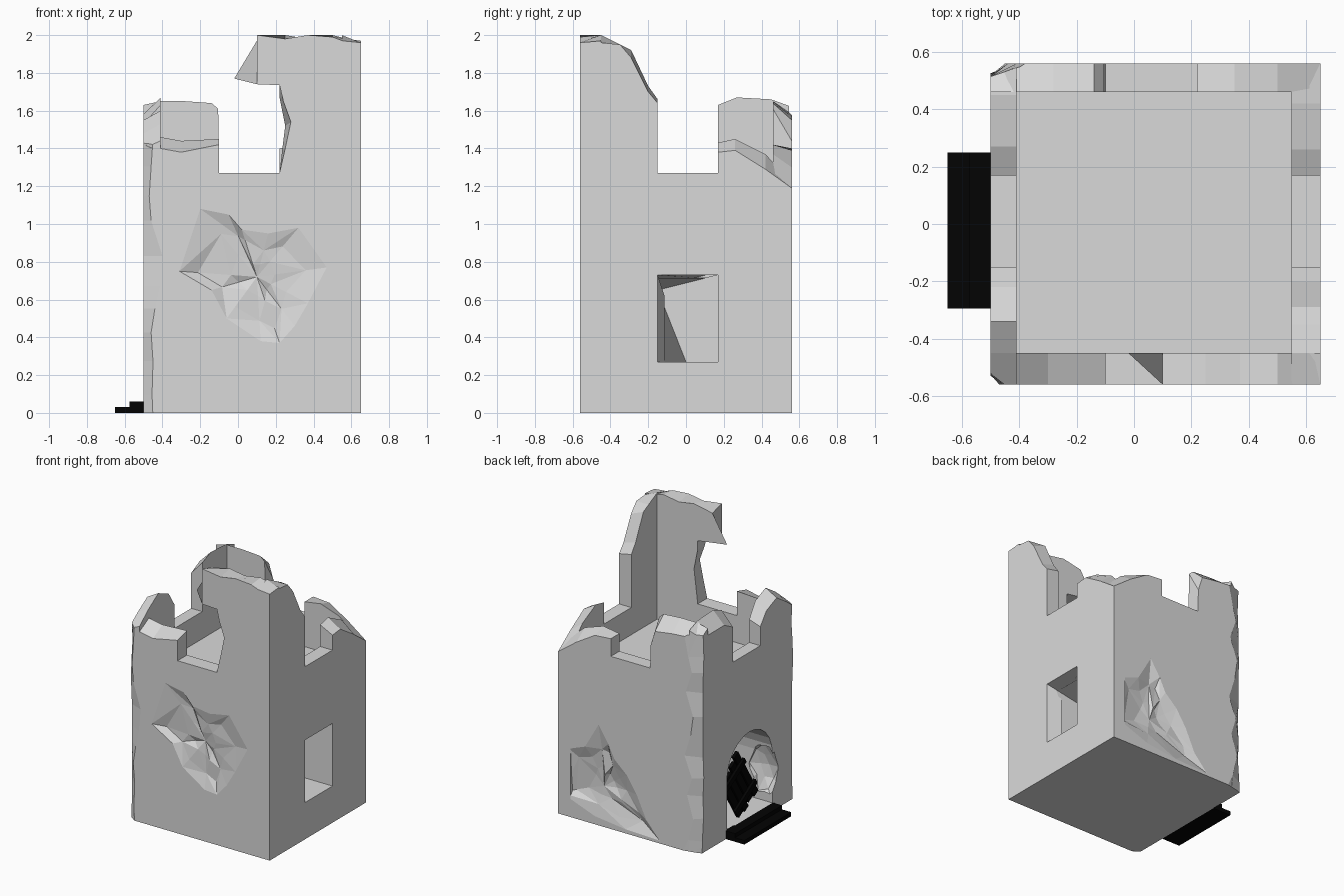
import bpy, bmesh, math, random
from mathutils import Vector, Matrix

random.seed(7)
if "Cube" in bpy.data.objects:
    bpy.data.objects.remove(bpy.data.objects["Cube"], do_unlink=True)


def material(name, rgb):
    m = bpy.data.materials.new(name)
    m.use_nodes = True
    m.diffuse_color = (*rgb, 1)
    bsdf = next(n for n in m.node_tree.nodes if n.type == 'BSDF_PRINCIPLED')
    bsdf.inputs["Base Color"].default_value = (*rgb, 1)
    return m


stone = material("pale grey stone", (0.7, 0.7, 0.7))
black = material("black timber", (0.001, 0.001, 0.001))


def finish(name, bm, mat):
    bmesh.ops.recalc_face_normals(bm, faces=bm.faces[:])
    mesh = bpy.data.meshes.new(name)
    bm.to_mesh(mesh)
    bm.free()
    mesh.materials.append(mat)
    ob = bpy.data.objects.new(name, mesh)
    bpy.context.scene.collection.objects.link(ob)
    return ob


def loft(name, rings):
    """Skin equal rings of points and cap both ends."""
    bm = bmesh.new()
    loops = [[bm.verts.new(p) for p in ring] for ring in rings]
    n = len(loops[0])
    for a, b in zip(loops, loops[1:]):
        for i in range(n):
            j = (i + 1) % n
            bm.faces.new((a[i], a[j], b[j], b[i]))
    bm.faces.new(loops[0])
    bm.faces.new(loops[-1])
    return finish(name, bm, stone)


def box(name, lo, hi, mat=stone, turn=None):
    lo, hi = Vector(lo), Vector(hi)
    bm = bmesh.new()
    bmesh.ops.create_cube(bm, size=1)
    bmesh.ops.scale(bm, vec=hi - lo, verts=bm.verts)
    bmesh.ops.translate(bm, vec=(lo + hi) / 2, verts=bm.verts)
    if turn:
        bmesh.ops.transform(bm, matrix=turn, verts=bm.verts)
    return finish(name, bm, mat)


def lump(name, centre, radii):
    """Rough boulder shape used to chip the stone."""
    bm = bmesh.new()
    bmesh.ops.create_icosphere(bm, subdivisions=2, radius=1)
    for v in bm.verts:
        f = random.uniform(0.8, 1.15)
        v.co = Vector(c + r * f * k for c, r, k in zip(centre, radii, v.co))
    return finish(name, bm, stone)


def dent(name, side, centre, outline):
    """Shallow ragged hollow: the outline shrinks in rough steps into the wall."""
    bm = bmesh.new()
    loops = []
    for size, shallow, deep, wobble in ((1, -.02, -.02, 0), (1, 0, 0, 0),
                                        (.68, .012, .04, .16), (.34, .02, .055, .25)):
        loop = []
        for x, z in outline:
            s = size * random.uniform(1 - wobble, 1 + wobble)
            loop.append(bm.verts.new((centre[0] + s * (x - centre[0]),
                                      side * (.56 - random.uniform(shallow, deep)),
                                      centre[1] + s * (z - centre[1]))))
        loops.append(loop)
    n = len(outline)
    for k, (a, b) in enumerate(zip(loops, loops[1:])):
        for i in range(n):
            j = (i + 1) % n
            if (i + k) % 2:
                bm.faces.new((a[i], a[j], b[j]))
                bm.faces.new((a[i], b[j], b[i]))
            else:
                bm.faces.new((a[i], a[j], b[i]))
                bm.faces.new((a[j], b[j], b[i]))
    middle = bm.verts.new((centre[0], side * .52, centre[1]))
    for i in range(n):
        bm.faces.new((loops[-1][i], loops[-1][(i + 1) % n], middle))
    bm.faces.new(loops[0])
    return finish(name, bm, stone)


def cut(targets, cutter):
    cutter.hide_render = True
    for ob in targets:
        mod = ob.modifiers.new("cut", 'BOOLEAN')
        mod.operation = 'DIFFERENCE'
        mod.solver = 'EXACT'
        mod.object = cutter
        bpy.context.view_layer.objects.active = ob
        bpy.ops.object.modifier_apply(modifier=mod.name)
    bpy.data.objects.remove(cutter, do_unlink=True)


def wall(name, axis, outer, inner, top):
    """Wall slab; top lists (position, outer height, inner height[, inner position])."""
    outside = [(t[0], t[1]) for t in top]
    inside = [(t[-1] if len(t) > 3 else t[0], t[2]) for t in top]
    rings = []
    for depth, edge in ((outer, outside), (inner, inside)):
        pts = [(edge[0][0], 0), *edge, (edge[-1][0], 0)]
        rings.append([(u, depth, z) if axis == 'x' else (depth, u, z) for u, z in pts])
    return loft(name, rings)


# Ruined walls with broken battlements
SILL = 1.27
gap_x = [(-.1, SILL, SILL), (.22, SILL, SILL)]
gap_y = [(-.15, SILL, SILL), (.17, SILL, SILL)]
front = wall("front_wall", 'x', -.56, -.45, [
    (-.5, 1.4, 1.48), (-.41, 1.4, 1.46), (-.3, 1.38, 1.44), (-.1, 1.42, 1.45),
    *gap_x, (.25, 1.4, 1.4, .235), (.28, 1.54, 1.52, .25), (.24, 1.65, 1.67, .22),
    (.22, 1.735, 1.735), (.1, 1.74, 1.77, -.02), (.1, 2, 1.97),
    (.25, 1.98, 2), (.37, 2, 1.98), (.5, 1.99, 2), (.58, 1.96, 1.98), (.65, 1.96, 1.97)])
back = wall("back_wall", 'x', .56, .46, [
    (-.5, 1.57, 1.63), (-.41, 1.58, 1.65), (-.28, 1.57, 1.65), (-.14, 1.55, 1.64),
    (-.105, 1.44, 1.61), *gap_x, (.22, 1.4, 1.4), (.35, 1.39, 1.42),
    (.5, 1.3, 1.37), (.65, 1.19, 1.24)])
left = wall("door_wall", 'y', -.5, -.41, [
    (-.56, 1.4, 1.44), (-.45, 1.48, 1.53), (-.34, 1.55, 1.6), (-.22, 1.5, 1.55),
    (-.15, 1.41, 1.44), *gap_y, (.17, 1.53, 1.63), (.27, 1.58, 1.67),
    (.45, 1.58, 1.66), (.56, 1.56, 1.62)])
right = wall("window_wall", 'y', .65, .55, [
    (-.56, 1.96, 1.97), (-.45, 1.96, 2), (-.35, 1.95, 1.95), (-.29, 1.88, 1.92),
    (-.2, 1.7, 1.73), (-.15, 1.64, 1.66), *gap_y, (.17, 1.38, 1.43),
    (.26, 1.39, 1.45), (.42, 1.29, 1.37), (.56, 1.19, 1.22)])
core = box("tower_floor", (-.43, -.48, 0), (.57, .48, 1.07))

# Arched doorway with a crumbled jamb
arch = [(-.29, .06)]
for i in range(13):
    a = math.pi * (1 - i / 12)
    arch.append((-.025 + .265 * math.cos(a), .42 + .265 * math.sin(a)))
arch.append((.24, .06))
cut([left, core], loft("door_cutter", [[(x, y, z) for y, z in arch] for x in (-.6, -.15)]))
cut([left, core], lump("jamb_cutter", (-.43, -.27, .3), (.12, .1, .2)))

# Window tunnel that narrows inwards
outer_hole = [(-.15, .27), (.17, .27), (.17, .73), (-.15, .73)]
inner_hole = [(0, .27), (.17, .27), (.17, .73), (-.15, .65)]
cut([right, core], loft("window_cutter", [
    [(x, y, z) for y, z in hole]
    for x, hole in ((.7, outer_hole), (.65, outer_hole), (.22, inner_hole))]))

# Chipped hollows in the front and back walls
cut([front], dent("front_dent_cutter", -1, (.1, .72), [
    (-.2, 1.08), (-.05, 1.05), (.02, .97), (.16, .95), (.32, .98), (.47, .77),
    (.37, .58), (.3, .46), (.22, .37), (.12, .38), (-.06, .5), (-.14, .65), (-.31, .75)]))
cut([back], dent("back_dent_cutter", 1, (.3, .28), [
    (.62, .16), (.56, .5), (.43, .55), (.32, .74), (.24, .62), (.19, .52), (.09, .43),
    (.01, .31), (-.07, .14), (-.18, .02), (.1, .03), (.35, .06)]))

# Worn vertical corners on the door side: chipped widths from the ground up
front_chips = [.05, .045, .05, .04, .06, .085, .1, .04, .03, .04, .05, .05]
back_chips = [.15, .09, .05, .1, .06, .12, .07, .05, .11, .06, .09, .13]
for side, neighbour, chips in ((-1, front, front_chips), (1, back, back_chips)):
    rings = []
    for i, w in enumerate(chips):
        r = random.uniform(.03, .055)
        z = -.05 + i * .15 + random.uniform(-.03, .03)
        rings.append([(-.5 + dx * w, side * .56 + dy * r, z)
                      for dx, dy in ((1, 0), (0, 1), (-1, 0), (0, -1))])
    cut([left, neighbour], loft("corner_cutter", rings))

# Doorsteps
box("lower_step", (-.65, -.295, 0), (-.5, .25, .03), black)
box("upper_step", (-.575, -.295, .03), (-.49, .25, .06), black)

# Broken plank door leaning in the doorway
lean = Matrix.Translation((-.46, .06, .31)) @ Matrix.Rotation(math.radians(-32), 4, 'X')
for i in range(4):
    y = -.13 + i * .066
    box("door_plank", (-.012, y, -.22 + .02 * (i % 2)),
        (.012, y + .054, .22 - .03 * (i % 3)), black, lean)
for z in (-.12, .12):
    box("door_crossbar", (-.03, -.14, z - .02), (-.01, .14, z + .02), black, lean)
